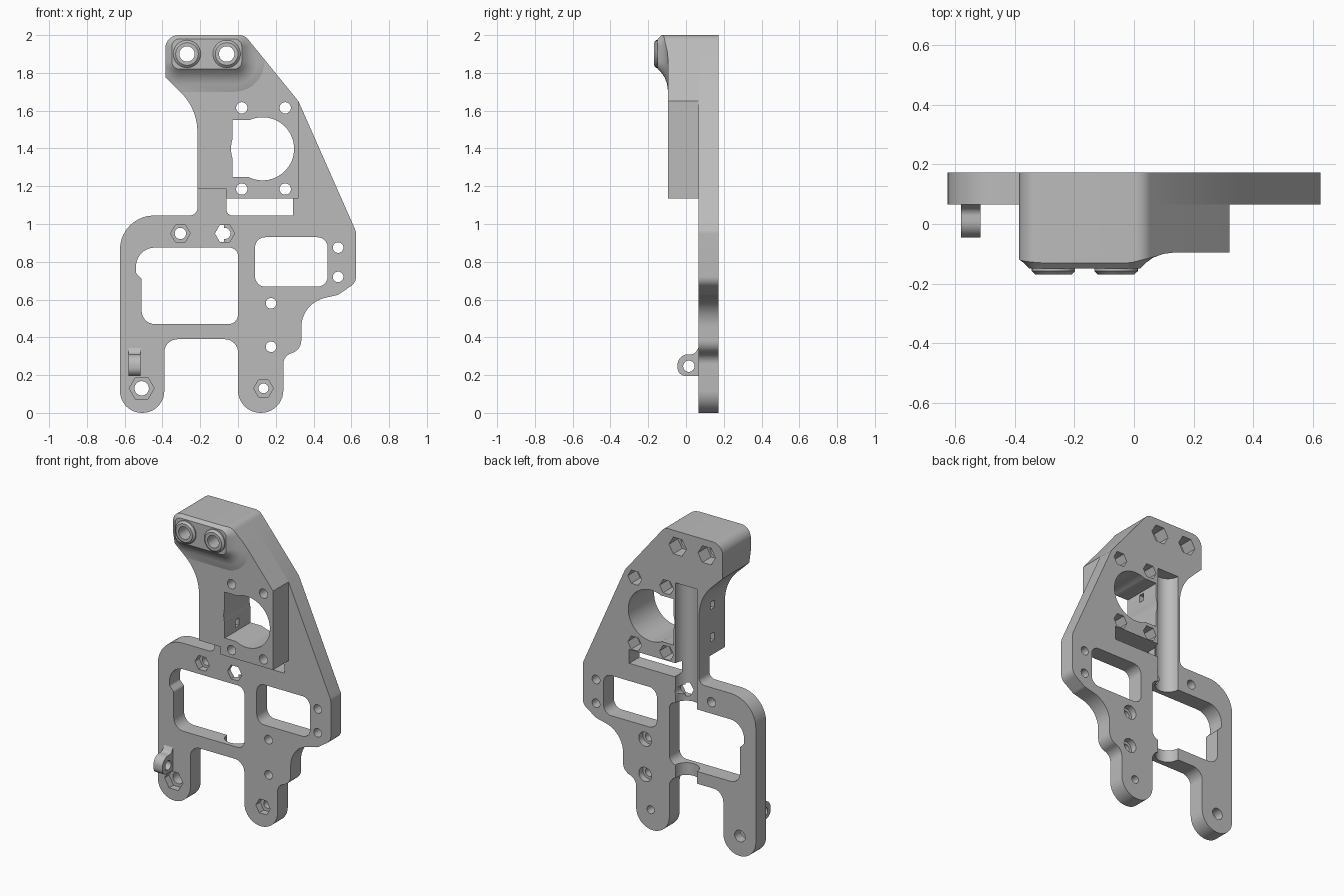
import bpy, bmesh, math
from mathutils import Vector

if "Cube" in bpy.data.objects:
    bpy.data.objects.remove(bpy.data.objects["Cube"])

FRONT, STEP, BACK = -0.095, 0.065, 0.172   # block front, plate front, plate back

grey = bpy.data.materials.new("plain grey")
grey.use_nodes = True
grey.diffuse_color = (0.5, 0.5, 0.5, 1)
grey.node_tree.nodes["Principled BSDF"].inputs["Base Color"].default_value = (0.5, 0.5, 0.5, 1)


def rounded(corners, steps=10):
    """Polygon from (u, v, radius) corners, each replaced by a fillet arc."""
    out, n = [], len(corners)
    for i, c in enumerate(corners):
        p = Vector(c[:2])
        r = c[2] if len(c) > 2 else 0
        if not r:
            out.append(p)
            continue
        a = (Vector(corners[i - 1][:2]) - p).normalized()
        b = (Vector(corners[(i + 1) % n][:2]) - p).normalized()
        half = a.angle(b) / 2
        centre = p + (a + b).normalized() * (r / math.sin(half))
        s = p + a * (r / math.tan(half)) - centre
        e = p + b * (r / math.tan(half)) - centre
        start = math.atan2(s.y, s.x)
        sweep = math.atan2(s.x * e.y - s.y * e.x, s.dot(e))
        for k in range(steps + 1):
            t = start + sweep * k / steps
            out.append(centre + Vector((math.cos(t), math.sin(t))) * r)
    return out


def circle(u, v, r, sides=32):
    return [Vector((u + r * math.cos(k * math.tau / sides),
                    v + r * math.sin(k * math.tau / sides))) for k in range(sides)]


def box(u0, u1, v0, v1, r=0):
    return rounded([(u0, v0, r), (u1, v0, r), (u1, v1, r), (u0, v1, r)])


def loft(name, rings, axis="Y"):
    """Solid through matching rings [(points, position on axis)]."""
    put = {"X": lambda p, w: (w, p.x, p.y),
           "Y": lambda p, w: (p.x, w, p.y),
           "Z": lambda p, w: (p.x, p.y, w)}[axis]
    bm = bmesh.new()
    loops = [[bm.verts.new(put(p, w)) for p in pts] for pts, w in rings]
    for lo, hi in zip(loops, loops[1:]):
        for i in range(len(lo)):
            bm.faces.new((lo[i - 1], lo[i], hi[i], hi[i - 1]))
    bm.faces.new(loops[0])
    bm.faces.new(loops[-1])
    bmesh.ops.recalc_face_normals(bm, faces=bm.faces)
    mesh = bpy.data.meshes.new(name)
    bm.to_mesh(mesh)
    bm.free()
    obj = bpy.data.objects.new(name, mesh)
    bpy.context.collection.objects.link(obj)
    return obj


def prism(name, pts, w0, w1, axis="Y"):
    return loft(name, [(pts, w0), (pts, w1)], axis)


def combine(obj, pts, w0, w1, axis="Y", op="DIFFERENCE"):
    tool = prism("cutter", pts, w0, w1, axis)
    mod = obj.modifiers.new("cut", "BOOLEAN")
    mod.operation, mod.solver, mod.object = op, "EXACT", tool
    bpy.context.view_layer.update()
    graph = bpy.context.evaluated_depsgraph_get()
    mesh = bpy.data.meshes.new_from_object(obj.evaluated_get(graph))
    obj.modifiers.clear()
    obj.data = mesh
    bpy.data.objects.remove(tool)


# Flat mounting plate with two legs
plate = prism("mounting_plate", rounded([
    (-0.625, 0, 0.116), (-0.39, 0, 0.116), (-0.39, 0.39, 0.07), (0, 0.39, 0.07),
    (0, 0, 0.119), (0.24, 0, 0.119), (0.24, 0.3, 0.06), (0.335, 0.335, 0.07),
    (0.335, 0.58, 0.16), (0.53, 0.625, 0.05), (0.625, 0.69, 0.06), (0.625, 0.96, 0.06),
    (0.32, 1.65), (0.035, 2, 0.06), (-0.385, 2, 0.07), (-0.385, 1.777),
    (-0.215, 1.61, 0.29), (-0.215, 1.045, 0.04), (-0.625, 1.045, 0.18)]), STEP, BACK)

# Thick upper block in front of the plate
block_outline = rounded([
    (-0.215, 1.185), (-0.06, 1.185), (-0.06, 1.135), (0.32, 1.135), (0.32, 1.65),
    (0.035, 2, 0.06), (-0.385, 2, 0.07), (-0.385, 1.777), (-0.215, 1.61, 0.29)])
block = prism("upper_block", block_outline, FRONT, STEP)

# Raised boss that flares into the block, trimmed to its outline
flare = [(0, -0.15), (0.02, -0.13), (0.045, -0.112), (0.08, -0.1), (0.12, -0.095), (0.13, -0.09)]
boss = loft("top_boss", [(box(-0.35 - d, 0.02 + d, 1.82 - d, 1.98 + d, 0.04 + d), y)
                         for d, y in flare])
combine(boss, block_outline, -0.3, 0, op="INTERSECT")

# Chamfered collars on the boss
top_holes = [(-0.27, 1.9), (-0.06, 1.9)]
collars = [loft("boss_collar", [(circle(x, z, 0.073), -0.145), (circle(x, z, 0.073), -0.158),
                                (circle(x, z, 0.06), -0.17)]) for x, z in top_holes]

# Eyelet on the leg
eyelet = prism("leg_eyelet", rounded([
    (0.08, 0.195), (-0.045, 0.195, 0.045), (-0.045, 0.31, 0.056), (0.045, 0.31, 0.03),
    (0.08, 0.37)]), -0.58, -0.515, "X")
combine(eyelet, circle(0.015, 0.247, 0.03), -1, 0, "X")

# Windows and slot
combine(plate, rounded([(0, 0.47, 0.05), (0, 0.875, 0.045), (-0.54, 0.875, 0.1),
                        (-0.54, 0.74, 0.02), (-0.51, 0.71, 0.02), (-0.51, 0.47, 0.07)]), -1, 1)
combine(plate, box(0.09, 0.475, 0.668, 0.93, 0.055), -1, 1)
combine(plate, rounded([(-0.06, 1.045, 0.03), (0.29, 1.045), (0.29, 1.135), (-0.06, 1.135)]), -1, 1)

# Round motor opening with a squared side
for part in (plate, block):
    combine(part, box(-0.03, 0.1, 1.25, 1.55), -1, 1)
    combine(part, circle(0.13, 1.398, 0.167, 64), -1, 1)

# Rod groove down the back
combine(plate, circle(-0.122, BACK, 0.078, 40), 0.3, 1.66, "Z")

# Motor screws with hexagonal pockets behind
for x in (0.02, 0.25):
    for z in (1.185, 1.615):
        for part in (plate, block):
            combine(part, circle(x, z, 0.03), -1, 1)
        combine(plate, circle(x, z, 0.05, 6), 0.08, 1)

# Top screws through collars, boss, block and plate
for x, z in top_holes:
    for part in [plate, block, boss] + collars:
        combine(part, circle(x, z, 0.041), -1, 1)
    combine(plate, circle(x, z, 0.063, 6), 0.08, 1)

# Plate screws with hexagonal pockets in front
for x, z, r, pocket in [(-0.305, 0.95, 0.03, 0.052), (-0.07, 0.95, 0.03, 0.052),
                        (0.135, 0.13, 0.026, 0.052), (-0.51, 0.13, 0.038, 0.066)]:
    combine(plate, circle(x, z, r), -1, 1)
    combine(plate, circle(x, z, pocket, 6), -1, 0.11)

# Plain plate screws, two of them counterbored behind
for x, z, bored in [(0.53, 0.875, False), (0.53, 0.72, False), (0.175, 0.58, True), (0.175, 0.35, True)]:
    combine(plate, circle(x, z, 0.028), -1, 1)
    if bored:
        combine(plate, circle(x, z, 0.046), 0.13, 1)

# Small side holes into the motor opening
for z in (1.3, 1.51):
    combine(block, box(0.015, 0.055, z - 0.025, z + 0.025), -0.3, 0, "X")

# Colour and shading
bpy.ops.object.select_all(action="DESELECT")
for part in [plate, block, boss, eyelet] + collars:
    part.data.materials.clear()
    part.data.materials.append(grey)
    for face in part.data.polygons:
        face.material_index = 0
    part.select_set(True)
    bpy.context.view_layer.objects.active = part
bpy.ops.object.shade_smooth_by_angle(angle=math.radians(30))
